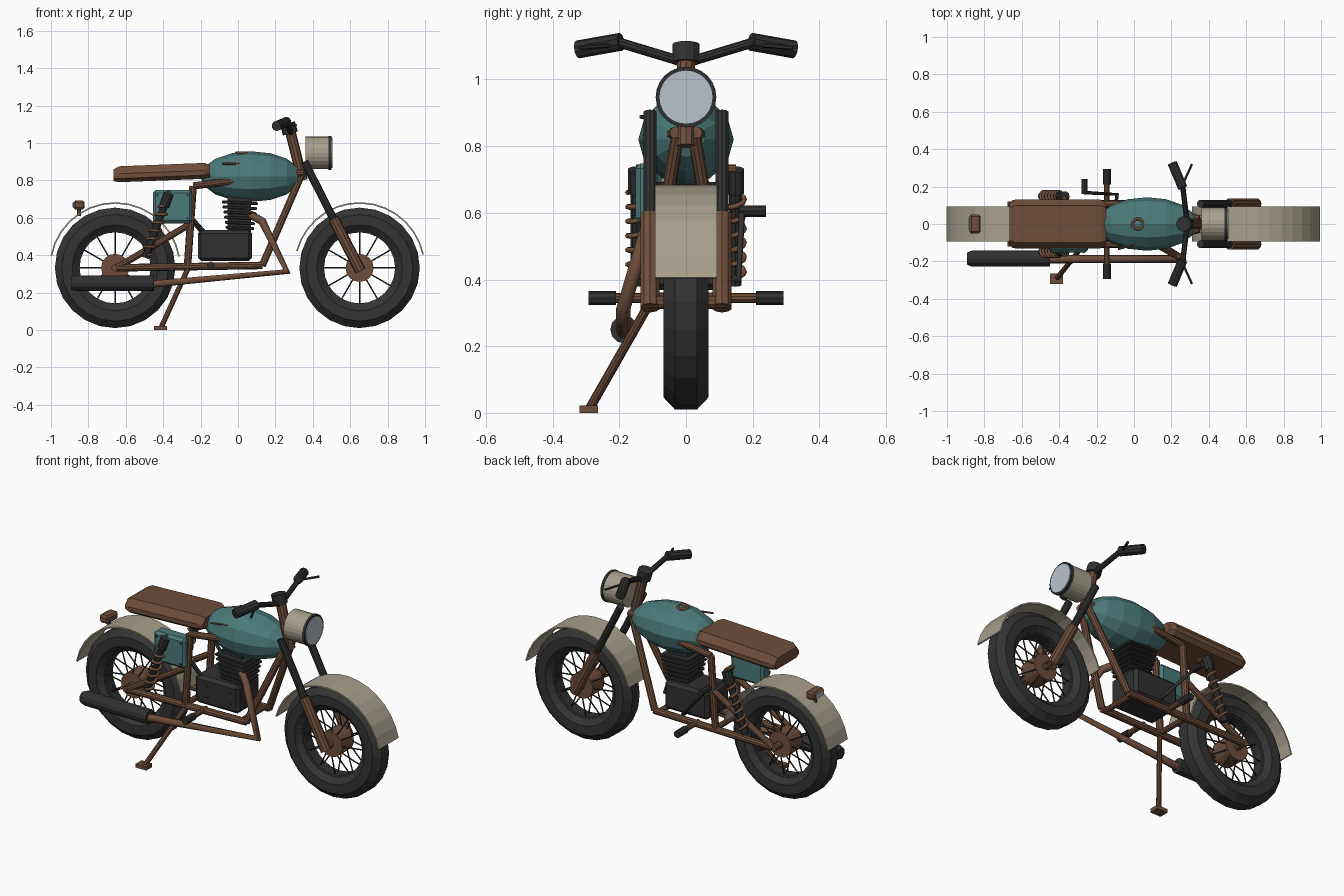
import bpy, bmesh
from math import sin, cos, pi, radians
from mathutils import Vector, Matrix

old = bpy.data.objects.get("Cube")
if old:
    bpy.data.objects.remove(old, do_unlink=True)


def material(name, rgb):
    m = bpy.data.materials.new(name)
    m.use_nodes = True
    m.diffuse_color = (*rgb, 1)
    m.node_tree.nodes["Principled BSDF"].inputs["Base Color"].default_value = (*rgb, 1)
    return m


BROWN = material("copper brown", (0.16, 0.076, 0.043))
TEAL = material("teal paint", (0.07, 0.195, 0.19))
DARK = material("dark metal", (0.03, 0.03, 0.031))
RUBBER = material("tire rubber", (0.034, 0.034, 0.034))
CREAM = material("cream paint", (0.39, 0.35, 0.265))
GLASS = material("pale glass", (0.48, 0.55, 0.60))


def finish(name, bm, mat):
    bmesh.ops.recalc_face_normals(bm, faces=bm.faces)
    mesh = bpy.data.meshes.new(name)
    bm.to_mesh(mesh)
    bm.free()
    mesh.materials.append(mat)
    ob = bpy.data.objects.new(name, mesh)
    bpy.context.collection.objects.link(ob)
    return ob


def tube(name, a, b, r, mat, r2=None, sides=10):
    a, b = Vector(a), Vector(b)
    bm = bmesh.new()
    m = Matrix.Translation((a + b) / 2) @ (b - a).to_track_quat('Z', 'Y').to_matrix().to_4x4()
    bmesh.ops.create_cone(bm, cap_ends=True, segments=sides, radius1=r,
                          radius2=r if r2 is None else r2, depth=(b - a).length, matrix=m)
    return finish(name, bm, mat)


def box(name, lo, hi, mat, bevel=0.0):
    lo, hi = Vector(lo), Vector(hi)
    bm = bmesh.new()
    bmesh.ops.create_cube(bm, size=1, matrix=Matrix.Translation((lo + hi) / 2) @ Matrix.Diagonal((*(hi - lo), 1)))
    if bevel:
        bmesh.ops.bevel(bm, geom=bm.edges[:], offset=bevel, segments=1, affect='EDGES')
    return finish(name, bm, mat)


def lathe(name, profile, centre, mat, steps=24):
    """Closed (radius, y) profile revolved around the y axis."""
    bm = bmesh.new()
    rings = [[bm.verts.new((centre[0] + r * cos(2 * pi * i / steps), y, centre[1] + r * sin(2 * pi * i / steps)))
              for r, y in profile] for i in range(steps)]
    n = len(profile)
    for i in range(steps):
        p, q = rings[i], rings[(i + 1) % steps]
        for k in range(n):
            bm.faces.new((p[k], p[(k + 1) % n], q[(k + 1) % n], q[k]))
    return finish(name, bm, mat)


def curve(name, points, r, mat):
    c = bpy.data.curves.new(name, 'CURVE')
    c.dimensions = '3D'
    c.bevel_depth, c.bevel_resolution, c.use_fill_caps = r, 1, True
    s = c.splines.new('POLY')
    s.points.add(len(points) - 1)
    for p, co in zip(s.points, points):
        p.co = (*co, 1)
    c.materials.append(mat)
    ob = bpy.data.objects.new(name, c)
    bpy.context.collection.objects.link(ob)
    return ob


# Wheels and fenders
half = [(0.322, 0.033), (0.285, 0.068), (0.23, 0.068), (0.198, 0.04)]
tire = half + [(r, -y) for r, y in reversed(half)]
rim = [(0.205, 0.04), (0.19, 0.032), (0.19, -0.032), (0.205, -0.04)]
AXLE_Z = 0.332
for end, x, start, stop in (("front", 0.65, 12, 165), ("rear", -0.657, 10, 169)):
    lathe(end + "_tire", tire, (x, AXLE_Z), RUBBER)
    lathe(end + "_rim", rim, (x, AXLE_Z), DARK)
    tube(end + "_hub", (x, -0.055, AXLE_Z), (x, 0.055, AXLE_Z), 0.075, BROWN, sides=16)
    tube(end + "_axle", (x, -0.12, AXLE_Z), (x, 0.12, AXLE_Z), 0.02, BROWN)
    for side in (-1, 1):
        for i in range(12):
            a = i * pi / 6
            tube(end + "_spoke", (x + 0.06 * cos(a), side * 0.05, AXLE_Z + 0.06 * sin(a)),
                 (x + 0.2 * cos(a), side * 0.012, AXLE_Z + 0.2 * sin(a)), 0.004, DARK, sides=5)
    bm = bmesh.new()
    rows = []
    for i in range(15):
        a = radians(start + (stop - start) * i / 14)
        rows.append([bm.verts.new((x + 0.347 * cos(a), y, AXLE_Z + 0.347 * sin(a))) for y in (-0.093, 0.093)])
    for p, q in zip(rows, rows[1:]):
        bm.faces.new((p[0], p[1], q[1], q[0]))
    fender = finish(end + "_fender", bm, CREAM)
    mod = fender.modifiers.new("thickness", 'SOLIDIFY')
    mod.thickness, mod.offset = 0.008, 0

# Paired parts: fork, frame rails, shocks, bars, pegs
for s, side in ((-1, "right"), (1, "left")):
    y = 0.108 * s
    tube(side + "_fork_upper", (0.355, y, 0.9), (0.52, y, 0.575), 0.021, DARK)
    tube(side + "_fork_lower", (0.51, y, 0.595), (0.655, y, 0.315), 0.03, BROWN)
    head, lower, post = (0.34, 0.025 * s, 0.83), (0.13, y, 0.345), (-0.24, y, 0.77)
    axle = (-0.65, y, AXLE_Z)
    tube(side + "_down_tube", head, lower, 0.02, BROWN)
    tube(side + "_bottom_rail", lower, axle, 0.02, BROWN)
    tube(side + "_seat_post", post, (-0.27, y, 0.34), 0.02, BROWN)
    tube(side + "_rear_stay", axle, (-0.25, y, 0.57), 0.018, BROWN)
    tube(side + "_top_tube", post, (0.0, y, 0.80), 0.019, BROWN)
    tube(side + "_top_tube_front", (0.0, y, 0.80), (0.35, 0.03 * s, 0.84), 0.019, BROWN)
    # Shock absorber with a coil spring
    top, foot = Vector((-0.37, 0.148 * s, 0.73)), Vector((-0.495, 0.148 * s, 0.385))
    tube(side + "_shock", top, foot, 0.02, DARK)
    tube(side + "_shock_cap", top, top.lerp(foot, 0.2), 0.028, DARK)
    tube(side + "_shock_mount", (-0.37, 0.09 * s, 0.73), (-0.37, 0.15 * s, 0.73), 0.015, BROWN)
    turn = (foot - top).to_track_quat('Z', 'Y')
    coil = []
    for i in range(73):
        t, a = i / 72, i * pi / 6
        coil.append(top.lerp(foot, 0.2 + 0.75 * t) + turn @ Vector((0.027 * cos(a), 0.027 * sin(a), 0)))
    curve(side + "_spring", coil, 0.008, BROWN)
    # Handlebar, grip and lever
    tube(side + "_handlebar", (0.285, 0, 1.05), (0.26, 0.205 * s, 1.112), 0.015, DARK)
    tube(side + "_grip", (0.26, 0.195 * s, 1.113), (0.205, 0.325 * s, 1.09), 0.027, DARK)
    tube(side + "_lever", (0.255, 0.2 * s, 1.105), (0.31, 0.32 * s, 1.095), 0.007, DARK, sides=6)
    # Foot peg
    tube(side + "_peg_arm", (-0.145, 0.09 * s, 0.345), (-0.145, 0.22 * s, 0.345), 0.015, BROWN)
    tube(side + "_peg", (-0.145, 0.21 * s, 0.345), (-0.145, 0.293 * s, 0.345), 0.021, DARK, sides=8)
for x in (-0.27, 0.1):
    tube("cross_tube", (x, -0.108, 0.345), (x, 0.108, 0.345), 0.016, BROWN)

# Steering head and headlight
tube("steering_stem", (0.28, 0, 1.06), (0.345, 0, 0.8), 0.028, BROWN)
tube("bar_clamp", (0.265, 0, 1.105), (0.28, 0, 1.05), 0.041, DARK, sides=12)
tube("headlight_shell", (0.36, 0, 0.947), (0.485, 0, 0.947), 0.087, CREAM, sides=24)
tube("headlight_bezel", (0.485, 0, 0.947), (0.5, 0, 0.947), 0.091, DARK, sides=24)
tube("headlight_lens", (0.498, 0, 0.947), (0.505, 0, 0.947), 0.081, GLASS, sides=24)

# Fuel tank: faceted ellipsoid lying along x
bm = bmesh.new()
bmesh.ops.create_uvsphere(bm, u_segments=12, v_segments=8, radius=1)
shape = Matrix.Translation((0.07, 0, 0.82)) @ Matrix.Diagonal((0.27, 0.143, 0.135, 1)) @ Matrix.Rotation(pi / 2, 4, 'Y')
bmesh.ops.transform(bm, matrix=shape, verts=bm.verts)
finish("fuel_tank", bm, TEAL)
curve("tank_cap_ring", [(0.02 + 0.028 * cos(i * pi / 6), 0.028 * sin(i * pi / 6), 0.948) for i in range(13)], 0.008, BROWN)
tube("tank_trim", (-0.085, -0.135, 0.888), (0.02, -0.105, 0.888), 0.006, BROWN, sides=6)

# Seat: chamfered section swept along x with a tapered tail
section = [(0.1, 0.045), (0.13, 0.005), (0.13, -0.02), (0.105, -0.04)]
section += [(-y, z) for y, z in reversed(section)]
bm = bmesh.new()
rings = []
for x, z, k in ((-0.665, 0.826, 0.75), (-0.635, 0.83, 1), (-0.18, 0.848, 1), (-0.15, 0.849, 0.75)):
    rings.append([bm.verts.new((x, y * (0.5 + k / 2), z + dz * k)) for y, dz in section])
for p, q in zip(rings, rings[1:]):
    for k in range(8):
        j = (k + 1) % 8
        bm.faces.new((p[k], p[j], q[j], q[k]))
bm.faces.new(rings[0])
bm.faces.new(rings[-1])
finish("seat", bm, BROWN)

# Side panel with bolts, and rear light
box("side_panel", (-0.455, -0.152, 0.57), (-0.245, -0.07, 0.748), TEAL, 0.015)
for x in (-0.43, -0.27):
    for z in (0.597, 0.72):
        tube("panel_bolt", (x, -0.148, z), (x, -0.156, z), 0.007, DARK, sides=6)
box("rear_light", (-0.88, -0.05, 0.645), (-0.82, 0.05, 0.692), BROWN, 0.01)
box("rear_light_lens", (-0.885, -0.036, 0.655), (-0.879, 0.036, 0.682), GLASS)
tube("rear_light_stem", (-0.85, 0, 0.61), (-0.85, 0, 0.66), 0.012, BROWN)

# Engine
box("crankcase", (-0.215, -0.105, 0.368), (0.075, 0.105, 0.535), DARK, 0.018)
for x, z in ((-0.13, 0.42), (-0.13, 0.485), (0.02, 0.42), (0.02, 0.485)):
    tube("case_bolt", (x, -0.1, z), (x, -0.11, z), 0.008, DARK, sides=6)
box("cylinder_core", (-0.055, -0.065, 0.52), (0.07, 0.065, 0.72), DARK)
for i in range(6):
    w, z = 0.076 + 0.004 * i, 0.545 + 0.027 * i
    fin = box("cooling_fin", (-w, -w, -0.008), (w, w, 0.008), DARK, 0.004)
    fin.location, fin.rotation_euler = (0.01, 0, z), (0, radians(3), 0)
tube("intake_hose", (-0.25, -0.09, 0.6), (-0.17, -0.08, 0.51), 0.012, DARK)

# Kick lever on the left
curve("kick_lever", [(-0.1, 0.09, 0.4), (-0.09, 0.158, 0.4), (-0.265, 0.168, 0.605)], 0.01, DARK)
tube("kick_pedal", (-0.265, 0.16, 0.605), (-0.265, 0.24, 0.605), 0.017, DARK, sides=8)

# Exhaust on the right
bends = [(0.06, -0.06, 0.62), (0.13, -0.11, 0.58), (0.262, -0.188, 0.312), (-0.46, -0.188, 0.245)]
curve("exhaust_pipe", bends, 0.022, BROWN)
tube("muffler", (-0.45, -0.185, 0.25), (-0.87, -0.185, 0.25), 0.042, DARK, sides=12)
tube("muffler_tip", (-0.87, -0.185, 0.25), (-0.893, -0.185, 0.25), 0.042, DARK, 0.032, sides=12)

# Kickstand
tube("kickstand_leg", (-0.26, -0.1, 0.345), (-0.41, -0.288, 0.015), 0.014, BROWN)
box("kickstand_foot", (-0.45, -0.32, 0), (-0.38, -0.264, 0.022), BROWN)
